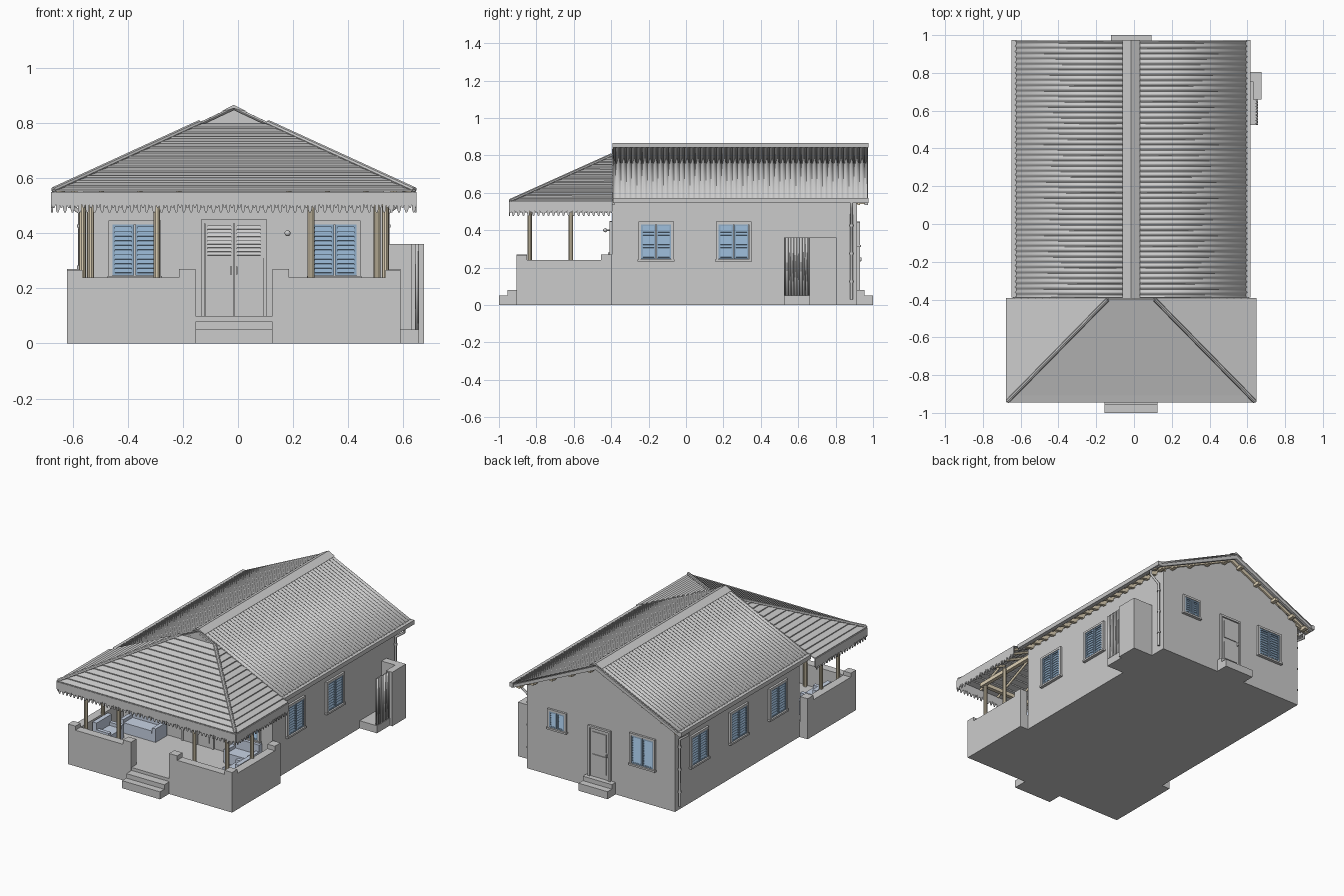
import bpy, bmesh, math
from mathutils import Matrix, Vector

if "Cube" in bpy.data.objects:
    bpy.data.objects.remove(bpy.data.objects["Cube"])

C = -0.015                      # house centre line in x
I = Matrix.Identity(4)


def material(name, col):
    m = bpy.data.materials.new(name)
    m.diffuse_color = (*col, 1)
    m.use_nodes = True
    m.node_tree.nodes["Principled BSDF"].inputs["Base Color"].default_value = m.diffuse_color
    return m


BLUE = material("shutter_blue", (0.28, 0.42, 0.58))
TIMBER = material("timber", (0.72, 0.63, 0.46))
FABRIC = material("seat_fabric", (0.58, 0.65, 0.78))


def mesh(name, verts, faces, mat=None):
    me = bpy.data.meshes.new(name)
    me.from_pydata(verts, [], faces)
    bm = bmesh.new()
    bm.from_mesh(me)
    bmesh.ops.recalc_face_normals(bm, faces=bm.faces)
    bm.to_mesh(me)
    bm.free()
    ob = bpy.data.objects.new(name, me)
    bpy.context.collection.objects.link(ob)
    if mat:
        me.materials.append(mat)
    return ob


def boxes(name, items, mat=None, M=I, tilt=0):
    """One object from boxes (x0, x1, y0, y1, z0, z1), each tilted about its own x axis."""
    bm = bmesh.new()
    for x0, x1, y0, y1, z0, z1 in items:
        mid = Vector(((x0 + x1) / 2, (y0 + y1) / 2, (z0 + z1) / 2))
        mat4 = (M @ Matrix.Translation(mid) @ Matrix.Rotation(tilt, 4, 'X')
                @ Matrix.Diagonal((x1 - x0, y1 - y0, z1 - z0, 1)))
        bmesh.ops.create_cube(bm, size=1, matrix=mat4)
    me = bpy.data.meshes.new(name)
    bm.to_mesh(me)
    bm.free()
    ob = bpy.data.objects.new(name, me)
    bpy.context.collection.objects.link(ob)
    if mat:
        me.materials.append(mat)
    return ob


def extrude_y(name, prof, y0, y1, mat=None):
    n = len(prof)
    v = [(x, y0, z) for x, z in prof] + [(x, y1, z) for x, z in prof]
    f = [tuple(range(n)), tuple(range(n, 2 * n))]
    f += [(i, (i + 1) % n, n + (i + 1) % n, n + i) for i in range(n)]
    return mesh(name, v, f, mat)


def tube(name, paths, r, mat=None, res=2):
    cu = bpy.data.curves.new(name, 'CURVE')
    cu.dimensions, cu.bevel_depth, cu.bevel_resolution, cu.use_fill_caps = '3D', r, res, True
    for pts in paths:
        s = cu.splines.new('POLY')
        s.points.add(len(pts) - 1)
        for p, q in zip(s.points, pts):
            p.co = (*q, 1)
    ob = bpy.data.objects.new(name, cu)
    bpy.context.collection.objects.link(ob)
    if mat:
        cu.materials.append(mat)
    return ob


def smooth(ob, deg=40):
    bpy.ops.object.select_all(action='DESELECT')
    ob.select_set(True)
    bpy.context.view_layer.objects.active = ob
    bpy.ops.object.shade_smooth_by_angle(angle=math.radians(deg))


def solidify(ob, t):
    m = ob.modifiers.new("thickness", 'SOLIDIFY')
    m.thickness, m.offset = t, 0


# House body with gables
extrude_y("house_walls", [(C - .545, 0), (C + .545, 0), (C + .545, .57), (C, .835), (C - .545, .57)], -.395, .915)

# Corrugated main roof, one sheet per side
WAVES, STEP = 48, 8
for s, side in ((-1, "left"), (1, "right")):
    v, f = [], []
    for i in range(WAVES * STEP + 1):
        y = -.39 + 1.36 * i / (WAVES * STEP)
        w = .005 * math.cos(2 * math.pi * i / STEP)
        v += [(C, y, .853 + w), (C + s * .625, y, .56 + w)]
        if i:
            f.append((2 * i - 2, 2 * i - 1, 2 * i + 1, 2 * i))
    roof = mesh("main_roof_" + side, v, f)
    smooth(roof, 60)
    solidify(roof, .006)
    # Gutter, downpipe, eave rafters and gable boards
    gx = sorted((C + s * .607, C + s * .633))
    boxes("gutter_" + side, [(*gx, -.39, .975, .545, .573)])
    tube("downpipe_" + side, [[(C + s * .62, .885, .55), (C + s * .62, .885, .52), (C + s * .558, .885, .475),
                               (C + s * .558, .885, .03)]], .008)
    tube("pipe_clips_" + side, [[(C + s * .558, .885, z), (C + s * .558, .885, z + .012)] for z in (.12, .27, .42)], .011)
    for k in range(19):
        y = -.36 + k * .07
        a = [(C + s * .53, .56), (C + s * .605, .525 + .02), (C + s * .605, .559), (C + s * .53, .594)]
        extrude_y("eave_rafter_" + side, a, y, y + .022, TIMBER)
    for y0, y1, mt in ((.955, .972, None), (.918, .93, TIMBER), (-.394, -.382, None)):
        extrude_y("barge_board_" + side, [(C, .848), (C + s * .622, .556), (C + s * .622, .536), (C, .822)], y0, y1, mt)
    boxes("roof_purlins_" + side, [(C + s * d - .012, C + s * d + .012, .91, .96, .835 - .47 * d - .022, .835 - .47 * d)
                                   for d in (.06, .2, .34, .48, .58)], TIMBER)

# Ridge cap
extrude_y("ridge_cap", [(C - .047, .842), (C - .012, .86), (C, .866), (C + .012, .86), (C + .047, .842), (C, .853)], -.394, .975)

# Lapped hip roof over the porch
v, f, LAPS = [], [], 14
for i in range(LAPS):
    for t, lift in ((i / LAPS, .007), ((i + 1) / LAPS, 0)):
        hw, yf, z = .66 - .535 * t, -.945 + .545 * t, .547 + .248 * t + lift
        v += [(C - hw, -.393, z), (C - hw, yf, z), (C + hw, yf, z), (C + hw, -.393, z)]
for r in range(2 * LAPS - 1):
    f += [(4 * r + k, 4 * r + k + 1, 4 * r + k + 5, 4 * r + k + 4) for k in range(3)]
solidify(mesh("porch_roof", v, f), .006)
smooth(tube("hip_caps", [[(C + s * .655, -.94, .557), (C + s * .125, -.40, .80)] for s in (-1, 1)], .011))


# Scalloped valance round the porch roof
def valance(name, length, M):
    n = round(length / .0135)
    w = length / n
    v, f = [], []
    for i in range(n):
        d = .475 if i % 2 else .492
        x = i * w
        b = len(v)
        v += [M @ Vector(p) for p in ((x, 0, .55), (x, 0, d + .012), (x + w * .3, 0, d), (x + w * .7, 0, d),
                                      (x + w, 0, d + .012), (x + w, 0, .55))]
        f.append(tuple(range(b, b + 6)))
    solidify(mesh(name, v, f), .006)


T, R = Matrix.Translation, Matrix.Rotation
valance("valance_front", 1.32, T((C - .66, -.943, 0)))
for s in (-1, 1):
    valance("valance_side", .55, T((C + s * .66, -.943, 0)) @ R(math.pi / 2, 4, 'Z'))

# Porch base, parapets and steps
boxes("porch_floor", [(C - .6, C + .6, -.9, -.395, 0, .1)])
for s in (-1, 1):
    def sx(a, b):
        return sorted((C + s * a, C + s * b))
    boxes("porch_parapet", [(*sx(.14, .605), -.905, -.85, 0, .24), (*sx(.55, .605), -.85, -.395, 0, .24),
                            (*sx(.14, .2), -.905, -.85, .24, .27), (*sx(.55, .605), -.905, -.85, .24, .267),
                            (*sx(.55, .605), -.455, -.395, .24, .27)])
    # Posts, beams and porch rafters
    px = [(C + s * .52, -.865), (C + s * .28, -.865), (C + s * .55, -.615)]
    px = [(x, -.835 if y < -.7 else y) for x, y in px]
    smooth(tube("porch_posts", [[(x, y, .1 if abs(x - C) < .54 else .23), (x, y, .53)] for x, y in px], .0125, TIMBER, 3))
    boxes("side_beam", [(*sx(.52, .545), -.86, -.395, .51, .535)], TIMBER)
    tube("porch_rafters", [[(C + s * .65, y, .543), (C + s * d, y, .543 + .463 * (.65 - d))]
                           for y, d in ((-.83, .56), (-.72, .46), (-.61, .36), (-.5, .26), (-.42, .18))]
         + [[(C + s * x, -.93, .543), (C + s * x, -.93 + .53 * (.66 - x) / .535, .543 + .24 * (.66 - x) / .535)]
            for x in (.2, .34, .48)], .009, TIMBER, 0)
boxes("front_beam", [(C - .545, C + .545, -.85, -.825, .51, .535)], TIMBER)
boxes("front_steps", [(C - .14, C + .125 + .015, -1, -.9, 0, .05), (C - .14, C + .14, -.955, -.9, 0, .08)])
boxes("back_steps", [(C - .107, C + .107, .91, 1, 0, .05), (C - .107, C + .107, .91, .955, 0, .08)])


# Openings: local -y points out of the wall
def frame(name, M, w, z0, z1, sill=True):
    h = w / 2
    it = [(-h, -h + .014, -.014, .01, z0, z1), (h - .014, h, -.014, .01, z0, z1), (-h, h, -.014, .01, z1 - .014, z1)]
    if sill:
        it.append((-h - .004, h + .004, -.02, .01, z0, z0 + .012))
    boxes(name + "_frame", it, None, M)


def louvres(name, M, x0, x1, z0, z1, n, mat):
    e = .009
    boxes(name + "_leaf", [(x0, x0 + e, -.011, 0, z0, z1), (x1 - e, x1, -.011, 0, z0, z1),
                           (x0, x1, -.011, 0, z0, z0 + e), (x0, x1, -.011, 0, z1 - e, z1), (x0, x1, -.002, .001, z0, z1)], mat, M)
    d = (z1 - z0 - 2 * e) / n
    boxes(name + "_slats", [(x0 + e, x1 - e, -.007, -.004, z0 + e + i * d, z0 + e + (i + 1.1) * d) for i in range(n)],
          mat, M, -.45)


def window(M, w=.19, z0=.232, z1=.446):
    frame("window", M, w, z0, z1)
    h = w / 2 - .015
    for a, b in ((-h, -.002), (.002, h)):
        louvres("shutter", M, a, b, z0 + .014, z1 - .015, round((z1 - z0) * 46), BLUE)


def wall(x, y, deg):
    return T((x, y, 0)) @ R(math.radians(deg), 4, 'Z')


for x in (-.375, .35):
    window(wall(x, -.395, 0))
for y in (-.16, .255):
    window(wall(C + .545, y, 90))
for y in (-.16, .255, .67):
    window(wall(C - .545, y, -90))
window(wall(-.325, .915, 180))
window(wall(.305, .915, 180), .14, .31, .445)

# Front double door
D = wall(C, -.395, 0)
frame("front_door", D, .24, .1, .45, False)
for a, b in ((-.105, -.002), (.002, .105)):
    louvres("door_vent", D, a, b, .31, .436, 8, None)
    boxes("door_leaf", [(a, b, -.008, .001, .1, .31), (a + .018, b - .018, -.013, 0, .13, .295)], None, D)
boxes("door_handles", [(-.014, -.007, -.022, 0, .25, .28), (.007, .014, -.022, 0, .25, .28)], None, D)

# Back door
B = wall(-.008, .915, 180)
frame("back_door", B, .165, .08, .415, False)
boxes("back_door_leaf", [(-.068, .068, -.006, 0, .08, .4), (-.05, .05, -.011, 0, .11, .23), (-.05, .05, -.011, 0, .26, .38),
                         (.054, .062, -.022, 0, .235, .255)], None, B)

# Side enclosure with corrugated gate
boxes("enclosure_walls", [(.525, .675, .755, .805, 0, .36), (.63, .675, .66, .805, 0, .36), (.525, .66, .66, .805, 0, .05)])
boxes("enclosure_base", [(.525, .657, .525, .67, 0, .05)])
v, f = [], []
for i in range(73):
    x = .65 + .005 * math.cos(i * math.pi / 4)
    v += [(x, .525 + .135 * i / 72, .05), (x, .525 + .135 * i / 72, .36)]
    if i:
        f.append((2 * i - 2, 2 * i - 1, 2 * i + 1, 2 * i))
gate = mesh("corrugated_gate", v, f)
smooth(gate, 60)
solidify(gate, .004)

# Wall lamp
tube("lamp_bracket", [[(.18, -.395, .40), (.18, -.43, .40)]], .004)
bpy.ops.mesh.primitive_uv_sphere_add(segments=16, ring_count=8, radius=.011, location=(.18, -.432, .40))
bpy.context.object.name = "lamp_bulb"
smooth(bpy.context.object)


# Porch seats
def seat(x, y, w, deg):
    M = wall(x, y, deg)
    boxes("porch_seat", [(-w, w, -.06, .06, .1, .155), (-w, w, .03, .06, .1, .235),
                         (-w, -w + .025, -.06, .06, .1, .19), (w - .025, w, -.06, .06, .1, .19),
                         (-w + .027, w - .027, -.062, .03, .155, .17)], FABRIC, M)


seat(-.37, -.465, .13, 0)
seat(-.495, -.66, .08, 90)
seat(.36, -.465, .1, 0)
seat(.465, -.66, .08, -90)
